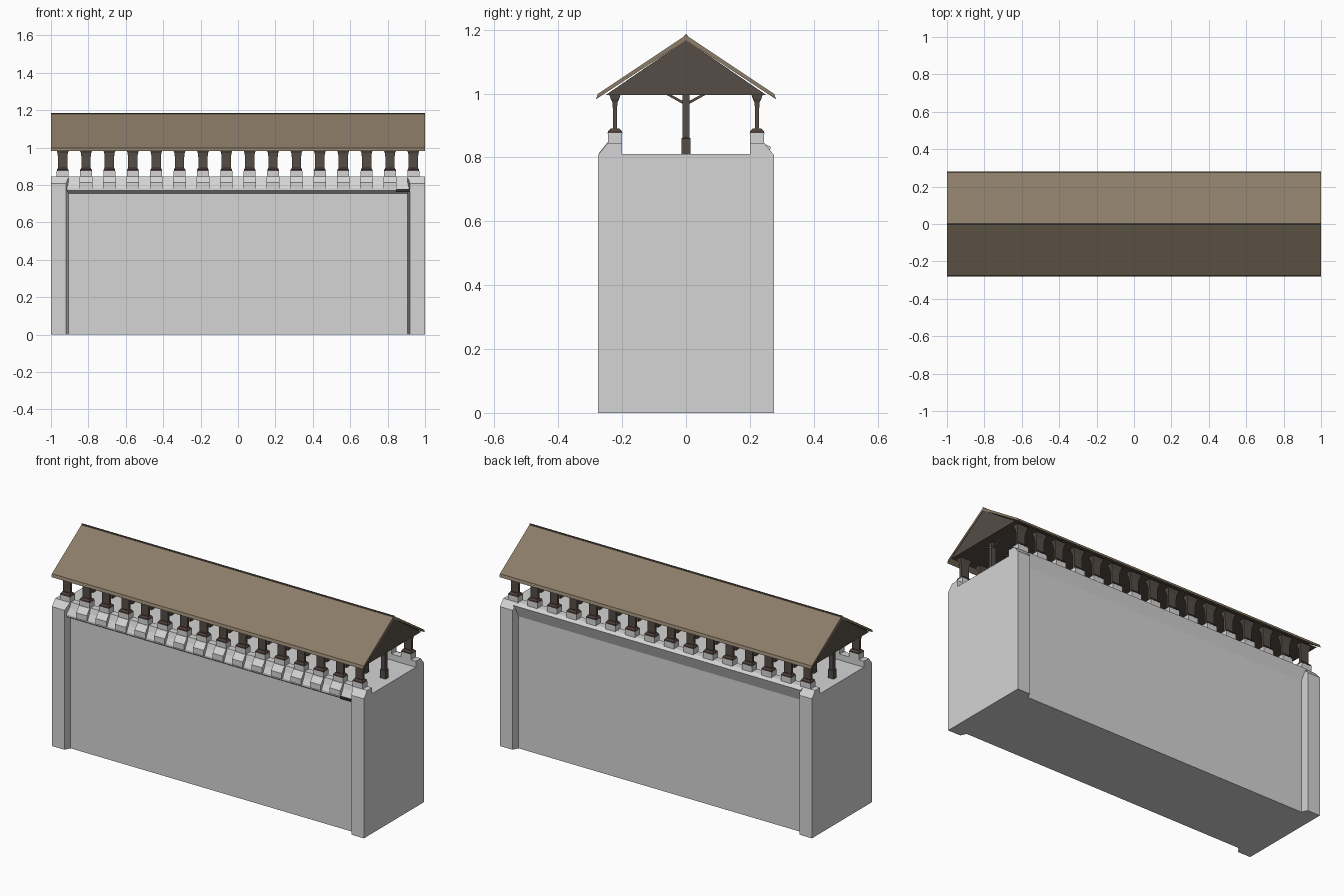
import bpy, bmesh

if "Cube" in bpy.data.objects:
    bpy.data.objects.remove(bpy.data.objects["Cube"])


def material(name, rgb):
    m = bpy.data.materials.new(name)
    m.diffuse_color = (*rgb, 1)
    m.use_nodes = True
    m.node_tree.nodes["Principled BSDF"].inputs["Base Color"].default_value = m.diffuse_color
    return m


STONE = material("grey stone", (0.66, 0.66, 0.66))
ROOF = material("brown roof", (0.26, 0.20, 0.136))
WOOD = material("dark wood", (0.092, 0.074, 0.061))
PAD = material("reddish wood", (0.078, 0.052, 0.045))
DARK = material("dark slot", (0.03, 0.03, 0.03))


def finish(name, bm, mat):
    bmesh.ops.recalc_face_normals(bm, faces=bm.faces)
    me = bpy.data.meshes.new(name)
    bm.to_mesh(me)
    bm.free()
    me.materials.append(mat)
    ob = bpy.data.objects.new(name, me)
    bpy.context.collection.objects.link(ob)
    return ob


def bridge(bm, rings):
    loops = [[bm.verts.new(p) for p in r] for r in rings]
    n = len(loops[0])
    for a, b in zip(loops, loops[1:]):
        for i in range(n):
            j = (i + 1) % n
            bm.faces.new((a[i], a[j], b[j], b[i]))
    bm.faces.new(loops[0][::-1])
    bm.faces.new(loops[-1])


def extrude(bm, prof, x0, x1):
    """Extrude a (y, z) profile along x."""
    bridge(bm, [[(x, y, z) for y, z in prof] for x in (x0, x1)])


def tower(bm, x, y, levels):
    """Stack of rectangles: (z, half x, half y)."""
    bridge(bm, [[(x - a, y - b, z), (x + a, y - b, z),
                 (x + a, y + b, z), (x - a, y + b, z)] for z, a, b in levels])


XS = [-0.9375 + 0.125 * i for i in range(16)]

# Wall body: stepped front lip, flared back lip, sunken walkway
bm = bmesh.new()
extrude(bm, [(-0.242, 0), (-0.242, 0.755), (-0.265, 0.77), (-0.265, 0.782),
             (-0.248, 0.815), (-0.238, 0.845), (-0.2, 0.845), (-0.2, 0.81),
             (0.2, 0.81), (0.2, 0.845), (0.24, 0.845), (0.266, 0.833),
             (0.242, 0.765), (0.242, 0)], -0.921, 0.921)
finish("wall_body", bm, STONE)

# End piers with splayed inner sides
bm = bmesh.new()
half = [(0.2, 0.81), (0.2, 0.845), (0.245, 0.845), (0.275, 0.808), (0.275, 0), (0.242, 0)]
prof = half + [(-y, z) for y, z in reversed(half)]
for s in (-1, 1):
    inner = [(s * (0.92 if abs(y) > 0.25 else 0.905), y, z) for y, z in prof]
    bridge(bm, [inner, [(s, y, z) for y, z in prof]])
finish("end_piers", bm, STONE)

# Projecting blocks along the front lip
bm = bmesh.new()
for x in XS[1:-1]:
    extrude(bm, [(-0.22, 0.78), (-0.273, 0.78), (-0.273, 0.813),
                 (-0.247, 0.846), (-0.22, 0.846)], x - 0.034, x + 0.034)
finish("front_corbels", bm, STONE)

# Dark slot at the right end of the front lip
bm = bmesh.new()
extrude(bm, [(-0.272, 0.766), (-0.272, 0.779), (-0.25, 0.779), (-0.25, 0.766)], 0.845, 0.92)
finish("front_slot", bm, DARK)

# Stone blocks, wooden pads and flared posts along both parapets
blocks, pads, posts = bmesh.new(), bmesh.new(), bmesh.new()
for y in (-0.2225, 0.2225):
    for x in XS:
        tower(blocks, x, y, [(0.835, 0.032, 0.0225), (0.876, 0.032, 0.0225)])
        tower(pads, x, y, [(0.875, 0.031, 0.023), (0.882, 0.031, 0.022), (0.891, 0.025, 0.013)])
        tower(posts, x, y, [(0.888, 0.025, 0.0065), (0.95, 0.025, 0.0065),
                            (0.972, 0.028, 0.008), (0.985, 0.033, 0.014), (0.998, 0.035, 0.018)])
finish("parapet_blocks", blocks, STONE)
finish("post_pads", pads, PAD)
finish("side_posts", posts, WOOD)

# Middle row of posts with braces
bm = bmesh.new()
for x in XS:
    tower(bm, x, 0, [(0.808, 0.018, 0.014), (0.86, 0.018, 0.014),
                     (0.862, 0.014, 0.011), (0.997, 0.014, 0.011)])
    for s in (-1, 1):
        extrude(bm, [(s * 0.008, 0.966), (s * 0.065, 0.998),
                     (s * 0.05, 0.998), (s * 0.008, 0.976)], x - 0.007, x + 0.007)
finish("middle_posts", bm, WOOD)

# Gable fill and ceiling under the roof
bm = bmesh.new()
extrude(bm, [(-0.252, 0.995), (0, 1.168), (0.252, 0.995)], -0.998, 0.998)
finish("gable_core", bm, WOOD)

# Roof slopes
bm = bmesh.new()
for s in (-1, 1):
    extrude(bm, [(0, 1.183), (s * 0.276, 0.999), (s * 0.282, 0.982), (0, 1.167)], -1, 1)
finish("roof_slopes", bm, ROOF)

# Ridge beam
bm = bmesh.new()
extrude(bm, [(-0.007, 1.174), (-0.005, 1.183), (0, 1.186), (0.005, 1.183), (0.007, 1.174)], -1, 1)
finish("ridge_beam", bm, WOOD)
